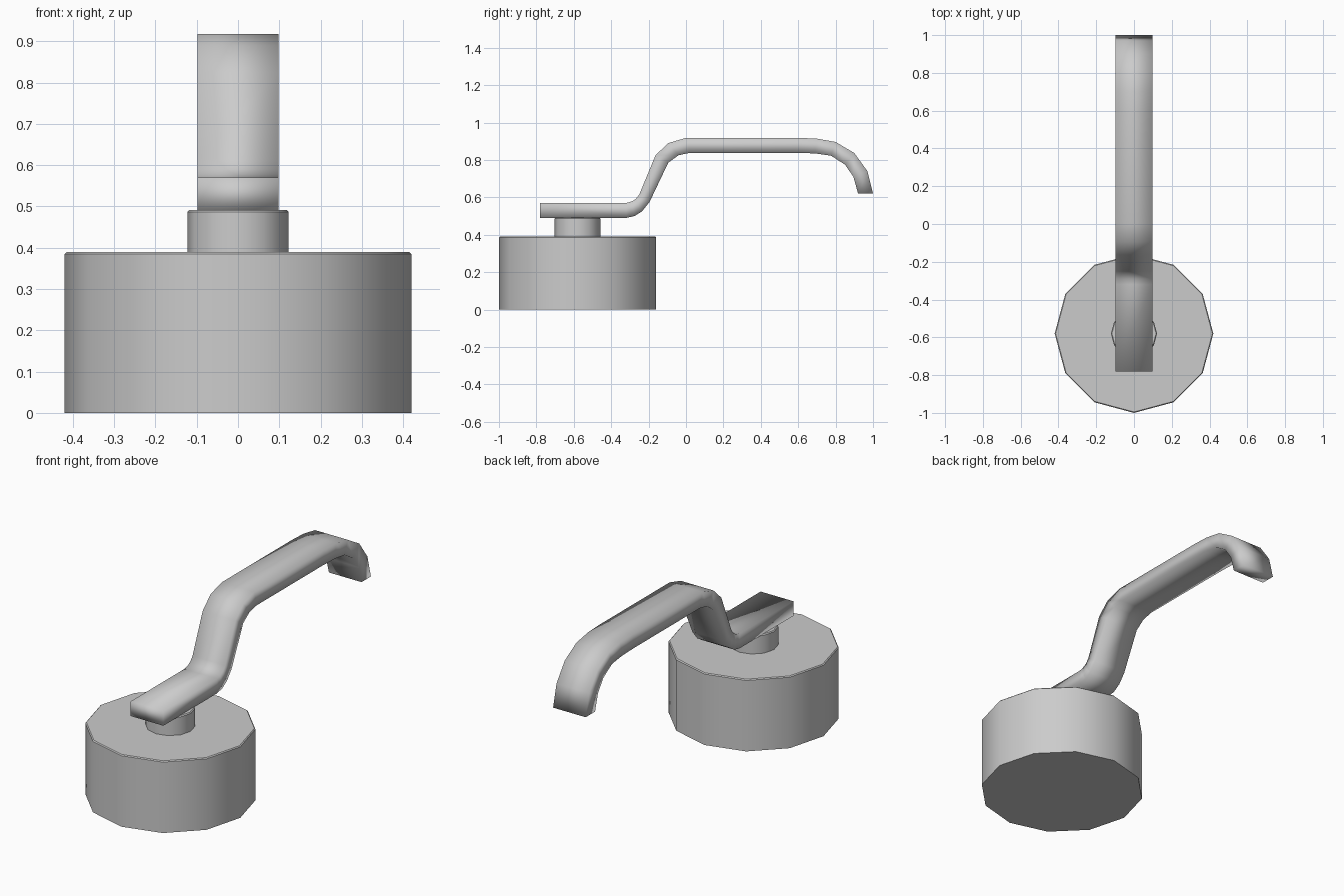
import bpy, bmesh, math

if "Cube" in bpy.data.objects:
    bpy.data.objects.remove(bpy.data.objects["Cube"])

AXIS_Y = -0.58


def finish(name, bm):
    bmesh.ops.recalc_face_normals(bm, faces=bm.faces)
    for f in bm.faces:
        f.smooth = True
    mesh = bpy.data.meshes.new(name)
    bm.to_mesh(mesh)
    bm.free()
    ob = bpy.data.objects.new(name, mesh)
    bpy.context.collection.objects.link(ob)
    return ob


def drum(name, radius, z0, z1):
    """Twelve-sided drum with a slightly eased top rim."""
    bm = bmesh.new()
    angles = [math.radians(30 * i) for i in range(12)]
    rings = [(radius, z0), (radius, z1 - 0.005), (radius - 0.005, z1)]
    loops = [[bm.verts.new((r * math.cos(a), AXIS_Y + r * math.sin(a), z)) for a in angles]
             for r, z in rings]
    for lo, hi in zip(loops, loops[1:]):
        for i in range(12):
            j = (i + 1) % 12
            bm.faces.new((lo[i], lo[j], hi[j], hi[i]))
    bm.faces.new(loops[0])
    bm.faces.new(loops[-1])
    ob = finish(name, bm)
    bpy.ops.object.select_all(action='DESELECT')
    ob.select_set(True)
    bpy.context.view_layer.objects.active = ob
    bpy.ops.object.shade_smooth_by_angle(angle=math.radians(40))
    return ob


# Base and the short neck on top of it
drum("base", 0.42, 0.0, 0.39)
drum("neck", 0.122, 0.385, 0.492)

# Lever: paired upper and lower points of the side profile (y, z)
upper = [(-0.78, 0.57), (-0.32, 0.57), (-0.29, 0.578), (-0.27, 0.59), (-0.25, 0.615),
         (-0.163, 0.825), (-0.095, 0.89), (0.0, 0.918), (0.6, 0.918), (0.70, 0.914),
         (0.80, 0.896), (0.90, 0.837), (0.97, 0.74), (1.0, 0.62)]
lower = [(-0.78, 0.49), (-0.32, 0.49), (-0.275, 0.5), (-0.235, 0.525), (-0.195, 0.575),
         (-0.095, 0.785), (-0.04, 0.825), (0.02, 0.838), (0.58, 0.838), (0.69, 0.835),
         (0.775, 0.823), (0.85, 0.775), (0.895, 0.71), (0.92, 0.62)]
half = 0.098

bm = bmesh.new()
sections = []
for (yu, zu), (yl, zl) in zip(upper, lower):
    sections.append([bm.verts.new(p) for p in
                     ((-half, yu, zu), (half, yu, zu), (half, yl, zl), (-half, yl, zl))])
for a, b in zip(sections, sections[1:]):
    for i in range(4):
        j = (i + 1) % 4
        bm.faces.new((a[i], a[j], b[j], b[i]))
bm.faces.new(sections[0])
bm.faces.new(sections[-1])
finish("lever", bm)
